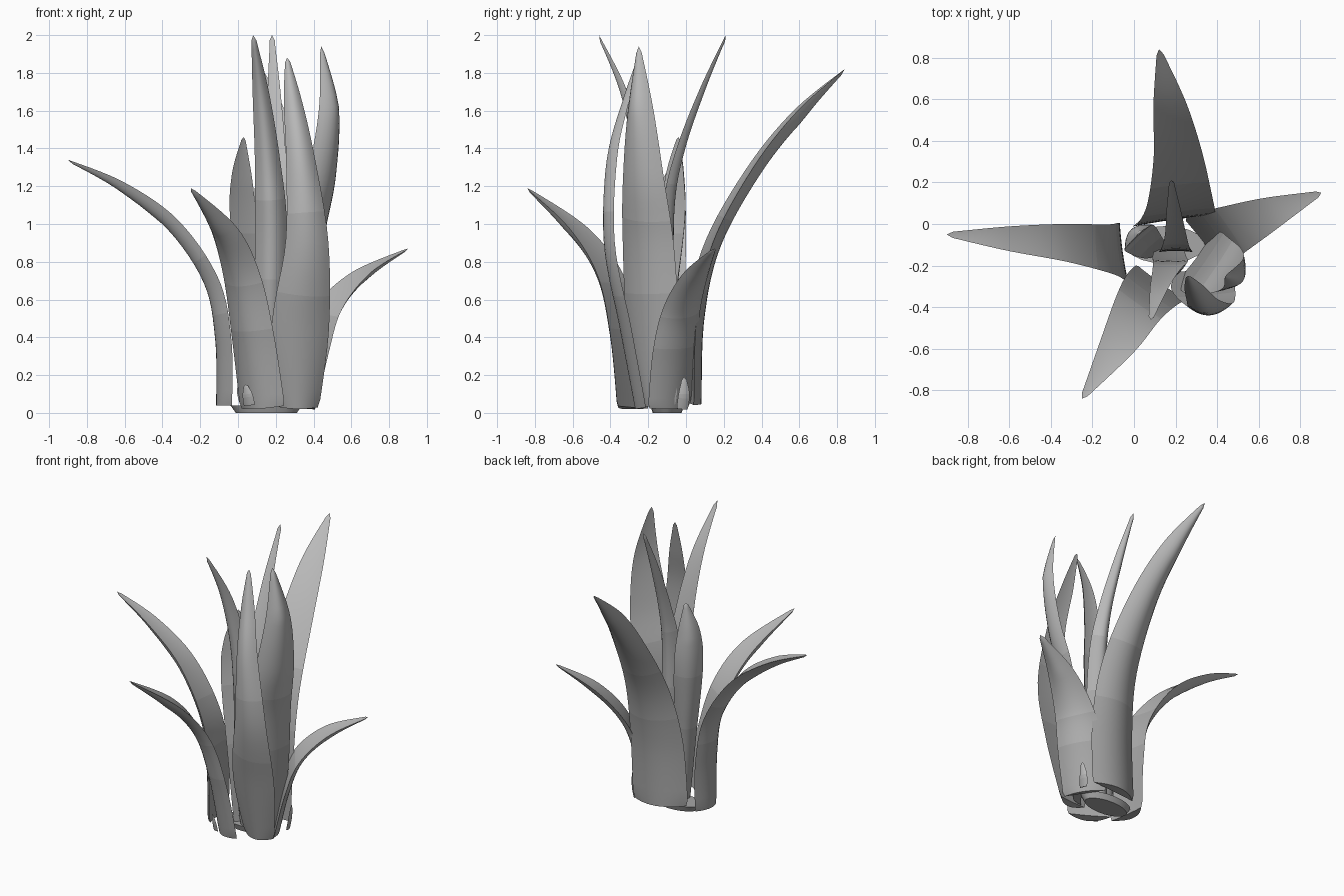
import bpy, bmesh, math
from mathutils import Vector

if "Cube" in bpy.data.objects:
    bpy.data.objects.remove(bpy.data.objects["Cube"])


def material(name, v):
    m = bpy.data.materials.new(name)
    m.diffuse_color = (v, v, v, 1)
    m.use_nodes = True
    m.node_tree.nodes["Principled BSDF"].inputs["Base Color"].default_value = m.diffuse_color
    return m


MATS = [material("dark grey base", 0.38), material("mid grey", 0.43), material("light grey", 0.49)]


def spline(pts, u):
    # Catmull-Rom through (x, y, z, half width)
    n = len(pts) - 1
    i = min(int(u * n), n - 1)
    t = u * n - i
    a, b, c, d = (pts[max(0, min(n, k))] for k in (i - 1, i, i + 1, i + 2))
    return [0.5 * (2 * q + (r - p) * t + (2 * p - 5 * q + 4 * r - s) * t * t
                   + (3 * q - p - 3 * r + s) * t ** 3) for p, q, r, s in zip(a, b, c, d)]


def leaf(name, facing, depth, pts, rings=32, cols=10):
    """Curved blade with a rounded back; facing = outward angle in degrees."""
    bm = bmesh.new()
    phi = math.radians(facing)
    across = Vector((-math.sin(phi), math.cos(phi), 0))
    rows = []
    for r in range(rings):
        u = r / rings
        p = spline(pts, u)
        tan = (Vector(spline(pts, min(1, u + .01))[:3]) - Vector(spline(pts, max(0, u - .01))[:3])).normalized()
        w = (across - tan * across.dot(tan)).normalized()
        out = w.cross(tan)
        hw = max(p[3], .004) + .01 * u
        if r == 0:
            hw *= .93
        d = depth * min(1, hw / .08)
        loop = []
        for side in (1, -1):
            for k in range(cols):
                s = side * (-1 + 2 * k / cols)
                bulge = d * (1 - s * s) * (1 if side == 1 else .08)
                loop.append(bm.verts.new(Vector(p[:3]) + w * (s * hw) + out * bulge))
        rows.append(loop)
    n = cols * 2
    tip = bm.verts.new(pts[-1][:3])
    for r in range(rings):
        for k in range(n):
            a, b = rows[r][k], rows[r][(k + 1) % n]
            if r < rings - 1:
                f = bm.faces.new((a, b, rows[r + 1][(k + 1) % n], rows[r + 1][k]))
            else:
                f = bm.faces.new((a, b, tip))
            # Shade bands, lighter towards the tip
            level = r / rings
            f.material_index = 0 if level < .27 else 1 if level < .44 else 2
    bm.faces.new(rows[0])
    bmesh.ops.recalc_face_normals(bm, faces=bm.faces)
    finish(name, bm)


def finish(name, bm):
    me = bpy.data.meshes.new(name)
    bm.to_mesh(me)
    bm.free()
    ob = bpy.data.objects.new(name, me)
    bpy.context.collection.objects.link(ob)
    for m in MATS:
        me.materials.append(m)
    bpy.ops.object.select_all(action='DESELECT')
    ob.select_set(True)
    bpy.context.view_layer.objects.active = ob
    bpy.ops.object.shade_smooth_by_angle(angle=math.radians(45))


# Outer arching leaves
leaf("left_leaf", 188, .065, [(-.05, -.135, .04, .135), (-.055, -.135, .39, .14), (-.12, -.12, .71, .115),
                              (-.33, -.09, 1.02, .085), (-.61, -.07, 1.22, .05), (-.9, -.05, 1.34, 0)])
leaf("front_leaf", 235, .06, [(.13, -.28, .03, .145), (.08, -.32, .4, .135), (.02, -.4, .73, .115),
                              (-.075, -.57, .98, .08), (-.25, -.84, 1.19, 0)])
leaf("back_leaf", 98, .065, [(.185, .015, .05, .195), (.205, .03, .5, .185), (.22, .12, .9, .152),
                             (.21, .34, 1.3, .11), (.17, .58, 1.6, .07), (.12, .84, 1.82, 0)])
leaf("right_leaf", 38, .045, [(.33, -.09, .03, .14), (.39, -.06, .32, .145), (.475, -.025, .55, .12),
                              (.65, .05, .74, .075), (.9, .15, .87, 0)])

# Upright middle leaves
leaf("front_upright_leaf", 274, .05, [(.32, -.22, .03, .11), (.33, -.3, .45, .15), (.365, -.385, .9, .11),
                                      (.33, -.37, 1.35, .07), (.29, -.305, 1.65, .04), (.26, -.25, 1.88, 0)])
leaf("right_upright_leaf", -35, .06, [(.31, -.14, .04, .11), (.32, -.175, .45, .165), (.36, -.2, .9, .16),
                                      (.44, -.225, 1.25, .125), (.475, -.24, 1.6, .075), (.44, -.25, 1.94, 0)])

# Inner leaves
leaf("inner_front_leaf", 270, .07, [(.17, -.12, .03, .07), (.17, -.16, .5, .08), (.175, -.18, 1, .08),
                                    (.155, -.22, 1.35, .06), (.12, -.31, 1.7, .035), (.08, -.46, 2, 0)])
leaf("inner_back_leaf", 90, .07, [(.2, -.12, .03, .07), (.2, -.135, .6, .08), (.2, -.12, 1.1, .065),
                                  (.2, -.05, 1.4, .045), (.19, .075, 1.72, .025), (.18, .21, 2, 0)])
leaf("inner_left_leaf", 132, .05, [(.12, -.13, .03, .05), (.085, -.115, .5, .068), (.03, -.07, 1, .088),
                                   (.02, -.06, 1.25, .065), (.03, -.04, 1.46, 0)])

# Little shoots at the foot
leaf("front_shoot", 240, .02, [(.06, -.33, .04, .035), (.05, -.335, .1, .025), (.04, -.34, .15, 0)], 8, 6)
leaf("right_shoot", 10, .02, [(.4, -.02, .02, .03), (.41, -.01, .1, .025), (.42, -.01, .19, 0)], 8, 6)

# Root core that touches the ground
core = bmesh.new()
bmesh.ops.create_cone(core, cap_ends=True, segments=20, radius1=.85, radius2=1, depth=.04)
for v in core.verts:
    v.co = Vector((.15 + v.co.x * .19, -.1 + v.co.y * .09, v.co.z + .02))
finish("root_core", core)
